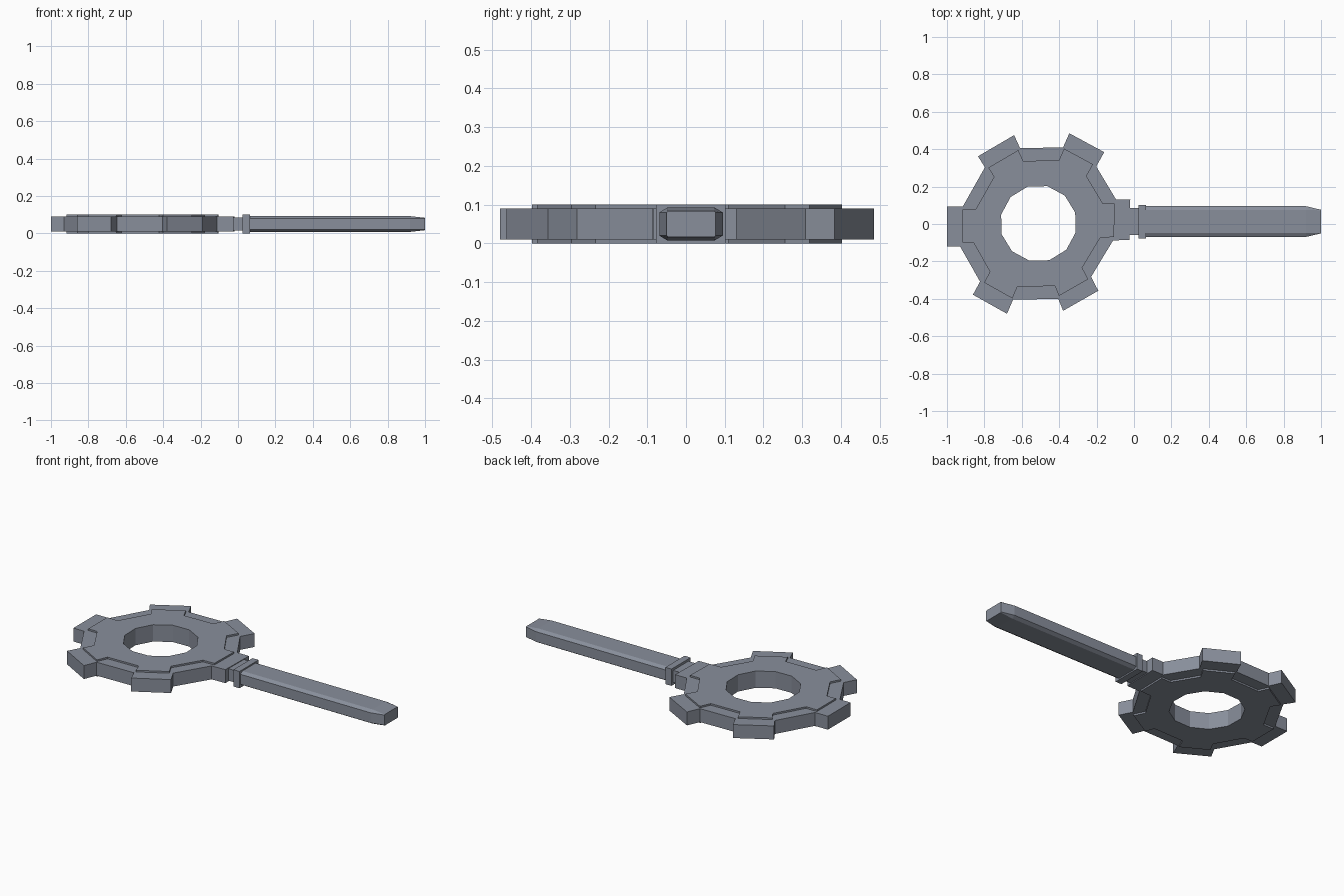
import bpy, bmesh, math

if "Cube" in bpy.data.objects:
    bpy.data.objects.remove(bpy.data.objects["Cube"])

steel = bpy.data.materials.new("steel_grey")
steel.diffuse_color = (0.25, 0.275, 0.33, 1)
steel.use_nodes = True
steel.node_tree.nodes["Principled BSDF"].inputs["Base Color"].default_value = steel.diffuse_color

CX, CY = -0.511, 0.003   # centre of the gear-shaped bow


def finish(name, bm):
    bmesh.ops.recalc_face_normals(bm, faces=bm.faces)
    me = bpy.data.meshes.new(name)
    bm.to_mesh(me)
    bm.free()
    me.materials.append(steel)
    ob = bpy.data.objects.new(name, me)
    bpy.context.collection.objects.link(ob)
    return ob


def loft(name, rings):
    """Skin a solid through equally sized rings of points, capped at both ends."""
    bm = bmesh.new()
    loops = [[bm.verts.new(p) for p in ring] for ring in rings]
    n = len(loops[0])
    for a, b in zip(loops, loops[1:]):
        for i in range(n):
            j = (i + 1) % n
            bm.faces.new((a[i], a[j], b[j], b[i]))
    bm.faces.new(loops[0])
    bm.faces.new(loops[-1])
    return finish(name, bm)


def prism(name, pts, z0, z1):
    return loft(name, [[(x, y, z) for x, y in pts] for z in (z0, z1)])


def block(name, x0, x1, y0, y1, z0, z1):
    return prism(name, [(x0, y0), (x1, y0), (x1, y1), (x0, y1)], z0, z1)


def bore(ob, radius):
    """Cut a twelve-sided hole through the bow."""
    pts = [(CX + radius * math.cos(math.radians(16.5 + 30 * k)),
            CY + radius * math.sin(math.radians(16.5 + 30 * k))) for k in range(12)]
    cutter = prism(ob.name + "_cutter", pts, -0.2, 0.3)
    mod = ob.modifiers.new("bore", 'BOOLEAN')
    mod.operation = 'DIFFERENCE'
    mod.solver = 'EXACT'
    mod.object = cutter
    cutter.hide_render = True
    cutter.hide_viewport = True


# Six slightly uneven teeth, four points each, counter-clockwise from the left
outline = [
    (-0.915, 0.094), (-1.0, 0.094), (-1.0, -0.12), (-0.93, -0.12),
    (-0.823, -0.308), (-0.861, -0.378), (-0.679, -0.48), (-0.647, -0.405),
    (-0.405, -0.40), (-0.379, -0.464), (-0.191, -0.357), (-0.229, -0.282),
    (-0.112, -0.088), (-0.024, -0.085), (-0.02, 0.131), (-0.096, 0.131),
    (-0.202, 0.308), (-0.159, 0.384), (-0.346, 0.485), (-0.379, 0.41),
    (-0.609, 0.405), (-0.641, 0.475), (-0.834, 0.362), (-0.797, 0.303)]

# Toothed rim, and the thicker inset gear plate showing on both faces
rim = prism("bow_rim", outline, 0.01, 0.09)
bore(rim, 0.27)
S = 0.83
plate = prism("bow_plate",
              [(CX + S * (x - CX), CY + S * (y - CY)) for x, y in outline], 0.0, 0.1)
bore(plate, 0.205)

# Neck and collar between bow and shaft
block("neck", -0.06, 0.03, -0.058, 0.086, 0.015, 0.086)
block("collar", 0.024, 0.064, -0.078, 0.102, 0.0, 0.1)


def section(x, hy, hz, c, d):
    """Chamfered rectangle across the shaft."""
    pts = [(hy, hz - d), (hy - c, hz), (c - hy, hz), (-hy, hz - d),
           (-hy, d - hz), (c - hy, -hz), (hy - c, -hz), (hy, d - hz)]
    return [(x, 0.013 + y, 0.05 + z) for y, z in pts]


# Chamfered shaft with a tapered tip
loft("shaft", [section(0.05, 0.082, 0.042, 0.02, 0.012),
               section(0.92, 0.082, 0.042, 0.02, 0.012),
               section(1.0, 0.063, 0.033, 0.003, 0.003)])
